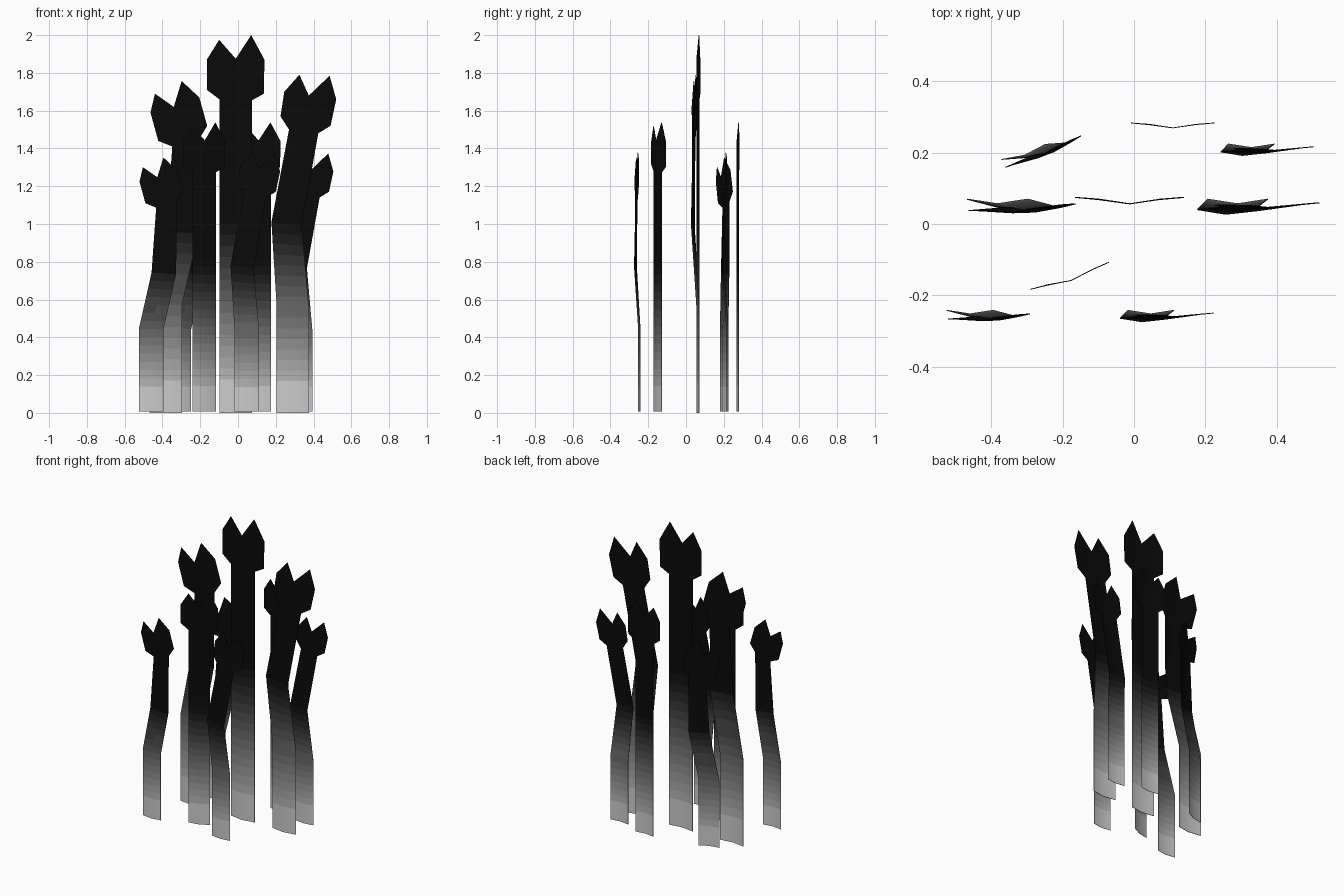
import bpy
import bmesh
from math import radians

if "Cube" in bpy.data.objects:
    bpy.data.objects.remove(bpy.data.objects["Cube"])

EDGE = 0.013      # how far the ribbon's edges fold back from its centre crease
THICK = 0.003     # leaf thickness
DARK_Z = 1.06     # height where the strands have faded to black
BANDS = 18

# grey at the base fading to black
shades = []
for i in range(BANDS + 1):
    mat = bpy.data.materials.new("fade_%02d" % i)
    v = 0.003 + 0.72 * (1 - min(1, (i + 0.5) / BANDS)) ** 2.2
    mat.diffuse_color = (v, v, v, 1)
    mat.use_nodes = True
    mat.node_tree.nodes["Principled BSDF"].inputs["Base Color"].default_value = mat.diffuse_color
    shades.append(mat)


def refine(rows):
    """Split the stem below the fade height into short steps."""
    out = [rows[0]]
    for a, b in zip(rows, rows[1:]):
        n = max(1, round((b[1] - a[1]) / DARK_Z * BANDS)) if a[1] < 0.9 else 1
        for k in range(1, n + 1):
            out.append([p + (q - p) * k / n for p, q in zip(a, b)])
    return out


def make_strand(name, rows, head):
    """Creased ribbon. rows: left x, left z, right x, right z, crease y.
    head: seven x, z, y points running clockwise from lower left."""
    rows = refine(rows)
    verts, faces = [], []
    for xl, zl, xr, zr, y in rows:
        verts += [(xl, y + EDGE, zl),
                  ((xl + xr) / 2, y, (zl + zr) / 2),
                  (xr, y + EDGE, zr)]
    for i in range(len(rows) - 1):
        a, b = 3 * i, 3 * i + 3
        faces += [(a, a + 1, b + 1, b), (a + 1, a + 2, b + 2, b + 1)]
    # forked head grows from the last row
    n = len(verts)
    left, mid, right = n - 3, n - 2, n - 1
    verts += [(x, y, z) for x, z, y in head]
    faces += [(left, n + 2, n + 1, n), (left, mid, n + 3, n + 2),
              (mid, right, n + 4, n + 3), (right, n + 6, n + 5, n + 4)]
    mesh = bpy.data.meshes.new(name)
    mesh.from_pydata(verts, [], faces)
    # thin solid leaf, shaded by height
    bm = bmesh.new()
    bm.from_mesh(mesh)
    bmesh.ops.solidify(bm, geom=bm.faces[:], thickness=THICK)
    bmesh.ops.recalc_face_normals(bm, faces=bm.faces[:])
    for f in bm.faces:
        z = f.calc_center_median().z
        f.material_index = max(0, min(BANDS, int(z / DARK_Z * BANDS)))
    bm.to_mesh(mesh)
    bm.free()
    for mat in shades:
        mesh.materials.append(mat)
    mesh.shade_smooth()
    mesh.set_sharp_from_angle(angle=radians(40))
    return mesh


# straight strand
straight = make_strand("straight_strand", [
    (-0.098, 0.0, 0.074, 0.0, 0.055),
    (-0.098, DARK_Z, 0.074, DARK_Z, 0.055),
    (-0.098, 1.66, 0.074, 1.655, 0.055)],
    [(-0.165, 1.71, 0.073), (-0.165, 1.87, 0.073), (-0.10, 1.975, 0.067),
     (-0.012, 1.875, 0.055), (0.07, 2.0, 0.067), (0.14, 1.87, 0.073),
     (0.137, 1.69, 0.073)])

# strand that bends inward, then leans out to the right
right_lean = make_strand("right_leaning_strand", [
    (0.205, 0.0, 0.375, 0.0, 0.055),
    (0.205, 0.56, 0.375, 0.56, 0.055),
    (0.177, 1.01, 0.337, 0.99, 0.026),
    (0.27, 1.50, 0.425, 1.48, 0.036)],
    [(0.225, 1.57, 0.05), (0.245, 1.70, 0.052), (0.325, 1.79, 0.05),
     (0.375, 1.68, 0.045), (0.485, 1.785, 0.055), (0.52, 1.66, 0.058),
     (0.49, 1.52, 0.055)])

# strand that steps right, with its head tilted to the left
left_lean = make_strand("left_leaning_strand", [
    (-0.468, 0.0, -0.297, 0.0, 0.055),
    (-0.468, 0.57, -0.297, 0.57, 0.055),
    (-0.38, 0.96, -0.21, 0.95, 0.032),
    (-0.348, 1.41, -0.205, 1.45, 0.032)],
    [(-0.422, 1.44, 0.038), (-0.463, 1.59, 0.036), (-0.44, 1.69, 0.036),
     (-0.34, 1.62, 0.03), (-0.298, 1.757, 0.04), (-0.205, 1.67, 0.052),
     (-0.163, 1.52, 0.055)])

# tall middle group, then smaller copies in front and behind
S, Z = 0.765, 0.008
placements = [
    ("tall_strand_centre", straight, (0, 0, 0), 1, 0),
    ("tall_strand_right", right_lean, (0, 0, 0), 1, 0),
    ("tall_strand_left", left_lean, (0, 0, 0), 1, 0),
    ("back_strand_centre", straight, (0.118, 0.226, Z), S, 0),
    ("back_strand_right", right_lean, (0.107, 0.171, Z), S, 0),
    ("back_strand_left", left_lean, (-0.016, 0.247, Z), S, 19),
    ("front_strand_centre", straight, (-0.153, -0.196, Z), S, 19),
    ("front_strand_right", right_lean, (-0.175, -0.295, Z), S, 0),
    ("front_strand_left", left_lean, (-0.167, -0.295, Z), S, 0),
]
for name, mesh, loc, size, turn in placements:
    strand = bpy.data.objects.new(name, mesh)
    strand.location = loc
    strand.scale = (size, size, size)
    strand.rotation_euler.z = radians(turn)
    bpy.context.collection.objects.link(strand)
